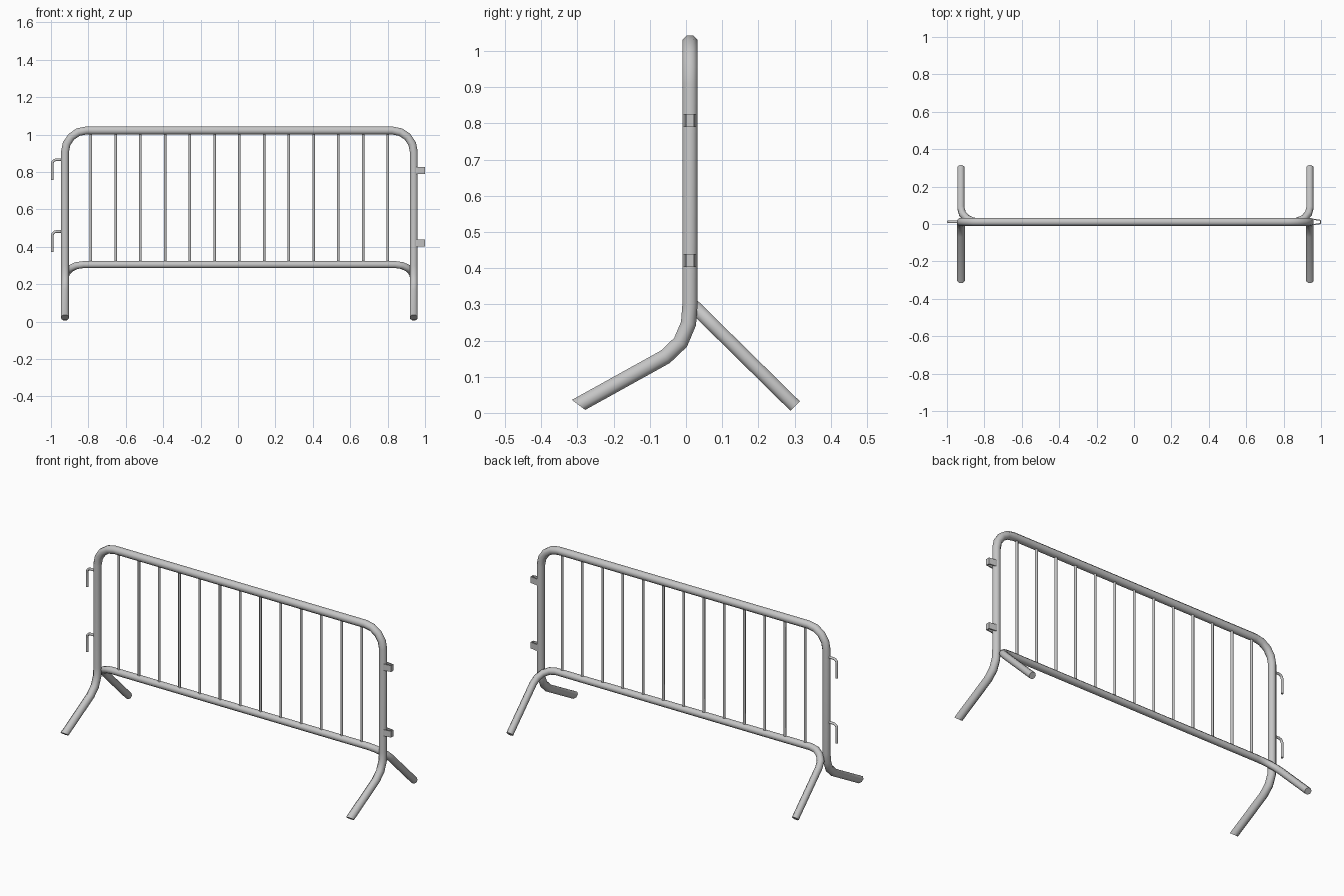
import bpy, bmesh, math
from mathutils import Vector

cube = bpy.data.objects.get("Cube")
if cube:
    bpy.data.objects.remove(cube, do_unlink=True)

steel = bpy.data.materials.new("galvanised grey")
steel.use_nodes = True
grey = (0.56, 0.56, 0.56, 1)
steel.diffuse_color = grey
steel.node_tree.nodes["Principled BSDF"].inputs["Base Color"].default_value = grey

MID = 0.0075   # middle of the barrier panel in x
HALF = 0.9325  # half the distance between the posts
Y = 0.011      # plane of the panel


def finish(bm, name, smooth=True):
    bmesh.ops.recalc_face_normals(bm, faces=bm.faces)
    mesh = bpy.data.meshes.new(name)
    bm.to_mesh(mesh)
    bm.free()
    mesh.materials.append(steel)
    obj = bpy.data.objects.new(name, mesh)
    bpy.context.collection.objects.link(obj)
    if smooth:
        bpy.ops.object.select_all(action="DESELECT")
        obj.select_set(True)
        bpy.context.view_layer.objects.active = obj
        bpy.ops.object.shade_smooth_by_angle(angle=math.radians(50))
    return obj


def tube(name, path, radius, sides=8, start_cut=None, end_cut=None):
    """Mitred pipe; radius is measured to the flats."""
    pts = [Vector(p) for p in path]
    dirs = [(b - a).normalized() for a, b in zip(pts, pts[1:])]
    side = Vector((1, 0, 0))
    if abs(dirs[0].x) > 0.9:
        side = Vector((0, 1, 0))
    u = (side - dirs[0] * side.dot(dirs[0])).normalized()
    v = dirs[0].cross(u)
    r = radius / math.cos(math.pi / sides)
    angles = [2 * math.pi * (i + 0.5) / sides for i in range(sides)]
    ring = [pts[0] + (u * math.cos(a) + v * math.sin(a)) * r for a in angles]
    bm = bmesh.new()
    rings = []
    for i, p in enumerate(pts):
        d = dirs[max(i - 1, 0)]
        if i == 0:
            n = Vector(start_cut) if start_cut else d
        elif i == len(pts) - 1:
            n = Vector(end_cut) if end_cut else d
        else:
            n = dirs[i - 1] + dirs[i]
        # slide the previous ring along the pipe onto the cutting plane
        ring = [q + d * ((p - q).dot(n) / d.dot(n)) for q in ring]
        rings.append([bm.verts.new(q) for q in ring])
    for a, b in zip(rings, rings[1:]):
        for k in range(sides):
            m = (k + 1) % sides
            bm.faces.new((a[k], a[m], b[m], b[k]))
    bm.faces.new(rings[0])
    bm.faces.new(rings[-1])
    return finish(bm, name)


def bend(before, corner, after, trim, steps=4):
    """Quarter bend replacing a right-angled corner."""
    before, corner, after = Vector(before), Vector(corner), Vector(after)
    a = corner + (before - corner).normalized() * trim
    b = corner + (after - corner).normalized() * trim
    c = a + b - corner
    turns = [math.pi / 2 * i / steps for i in range(steps + 1)]
    return [c + (a - c) * math.cos(t) + (b - c) * math.sin(t) for t in turns]


def mirrored(half):
    """Continue a left-hand path across the middle of the panel."""
    half = [Vector(p) for p in half]
    return half + [Vector((2 * MID - p.x, p.y, p.z)) for p in reversed(half)]


post_x = MID - HALF

# Outer frame: front foot, post, top rail and back down
foot = [(-0.297, 0.022), (-0.057, 0.155), (-0.015, 0.195), (0.007, 0.247), (Y, 0.30)]
top = 1.022
frame_half = [(post_x, y, z) for y, z in foot]
frame_half += bend((post_x, Y, 0.3), (post_x, Y, top), (0, Y, top), 0.115)
cut = (0, -0.6, -0.8)
tube("outer_frame", mirrored(frame_half), 0.021, start_cut=cut, end_cut=cut)

# Lower rail turning into the rear feet
rail_z = 0.305
rear_foot = (post_x, 0.3015, 0.019)
rail_half = [rear_foot] + bend(rear_foot, (post_x, Y, rail_z), (0, Y, rail_z), 0.1)
tube("lower_rail", mirrored(rail_half), 0.0185)

# Upright bars
for i in range(13):
    x = MID + (i - 6) * 0.1323
    tube(f"upright_bar_{i + 1}", [(x, Y, rail_z), (x, Y, top)], 0.0068)

# Coupling hooks on one post
for i, z in enumerate((0.866, 0.482)):
    start, corner, tip = (post_x, Y, z), (-0.993, Y, z), (-0.993, Y, z - 0.11)
    path = [start] + bend(start, corner, tip, 0.022, 3) + [tip]
    tube(f"coupling_hook_{i + 1}", path, 0.0068)

# Coupling loops on the other post: tapered U-shaped straps
outer = [(0.945, 0.018), (0.96, 0.017), (1.0, 0.011)]
inner = [(0.945, 0.012), (0.96, 0.011), (0.994, 0.006)]
for i, z in enumerate((0.808, 0.421)):
    outline = outer + [(x, -y) for x, y in reversed(outer)]
    outline += [(x, -y) for x, y in inner] + list(reversed(inner))
    bm = bmesh.new()
    face = bm.faces.new([bm.verts.new((x, Y + y, z - 0.0185)) for x, y in outline])
    grown = bmesh.ops.extrude_face_region(bm, geom=[face])["geom"]
    lifted = [g for g in grown if isinstance(g, bmesh.types.BMVert)]
    bmesh.ops.translate(bm, verts=lifted, vec=(0, 0, 0.037))
    finish(bm, f"coupling_loop_{i + 1}", smooth=False)
